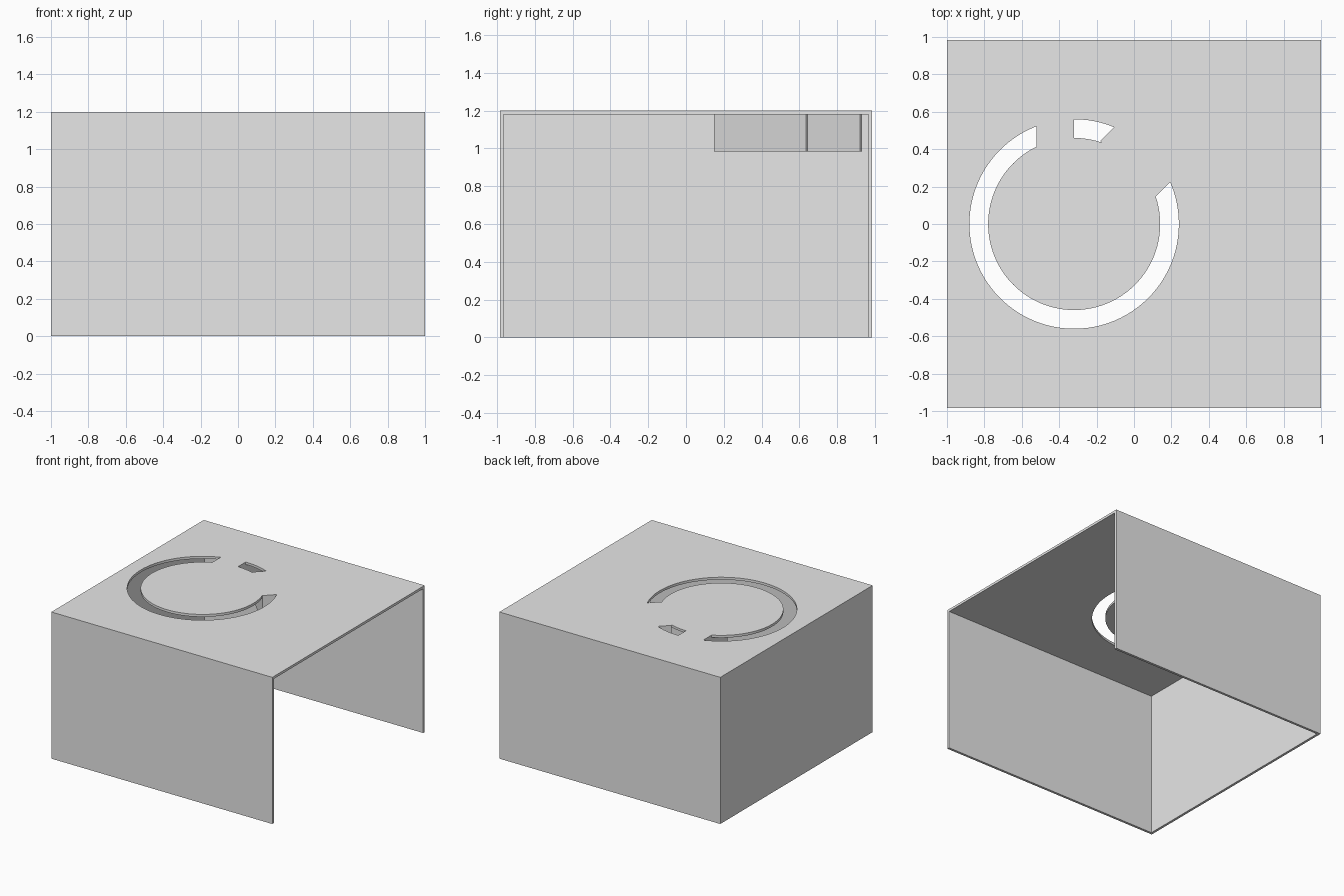
import bpy, bmesh
from math import sin, cos, pi, radians
from mathutils import Matrix, Vector

cube = bpy.data.objects.get("Cube")
if cube:
    bpy.data.objects.remove(cube, do_unlink=True)

grey = bpy.data.materials.new("light grey")
grey.use_nodes = True
grey.diffuse_color = (0.8, 0.8, 0.8, 1)
grey.node_tree.nodes["Principled BSDF"].inputs["Base Color"].default_value = (0.8, 0.8, 0.8, 1)

W, D, H, T = 1.0, 0.985, 1.2, 0.02      # half width, half depth, height, sheet thickness
RING = Vector((-0.32, 0, 0))
OUTER, INNER = 0.56, 0.46
TRAY_Z = 0.985                          # lower edge of the hanging channels


def finish(name, bm):
    bmesh.ops.recalc_face_normals(bm, faces=bm.faces)
    mesh = bpy.data.meshes.new(name)
    bm.to_mesh(mesh)
    bm.free()
    mesh.materials.append(grey)
    obj = bpy.data.objects.new(name, mesh)
    bpy.context.collection.objects.link(obj)
    return obj


def prism(name, outline, z0, z1, matrix=Matrix()):
    """Extrude a plan outline between two heights."""
    bm = bmesh.new()
    face = bm.faces.new([bm.verts.new((x, y, z0)) for x, y in outline])
    new = bmesh.ops.extrude_face_region(bm, geom=[face])["geom"]
    bmesh.ops.translate(bm, vec=(0, 0, z1 - z0),
                        verts=[g for g in new if isinstance(g, bmesh.types.BMVert)])
    bm.transform(matrix)
    return finish(name, bm)


def rect(x0, x1, y0, y1):
    return [(x0, y0), (x1, y0), (x1, y1), (x0, y1)]


def channel(x0, x1, half, t):
    """Three-sided plan outline, open at x1."""
    return [(x0, -half), (x1, -half), (x1, t - half), (x0 + t, t - half),
            (x0 + t, half - t), (x1, half - t), (x1, half), (x0, half)]


def ring(name, z0, z1, n=96):
    bm = bmesh.new()
    corners = [(INNER, z0), (OUTER, z0), (OUTER, z1), (INNER, z1)]
    loops = [[bm.verts.new(RING + Vector((r * cos(2 * pi * i / n), r * sin(2 * pi * i / n), z)))
              for r, z in corners] for i in range(n)]
    for i in range(n):
        a, b = loops[i], loops[(i + 1) % n]
        for k in range(4):
            m = (k + 1) % 4
            bm.faces.new((a[k], a[m], b[m], b[k]))
    return finish(name, bm)


def cut(target, tool):
    mod = target.modifiers.new("cut", "BOOLEAN")
    mod.operation, mod.solver, mod.object = "DIFFERENCE", "EXACT", tool
    tool.hide_render = True
    bpy.context.view_layer.objects.active = target
    bpy.ops.object.modifier_apply(modifier=mod.name)
    bpy.data.objects.remove(tool, do_unlink=True)


# Front, back and left walls in one sheet, open on the other side
prism("outer_walls", channel(-W, W, D, T), 0, H - T)

# Roof panel and the tool for its broken ring slot
roof = prism("roof_panel", rect(-W, W, -D, D), H - T, H)
slot = ring("slot_cutter", H - 0.1, H + 0.1)

# Channels hanging under the roof; the slot is interrupted above each
channels = {"diagonal_channel": ((-0.032, 0.296), 45, 0.69, 0.21),
            "straight_channel": ((-0.422, 0.207), 90, 0.72, 0.1)}
for name, ((x, y), angle, length, half) in channels.items():
    place = Matrix.Translation((x, y, 0)) @ Matrix.Rotation(radians(angle), 4, "Z")
    prism(name, channel(0, length, half, 0.015), TRAY_Z, H - T, place)
    cut(slot, prism("gap_cutter", rect(0, length, -half, half), H - 0.2, H + 0.2, place))

cut(roof, slot)
